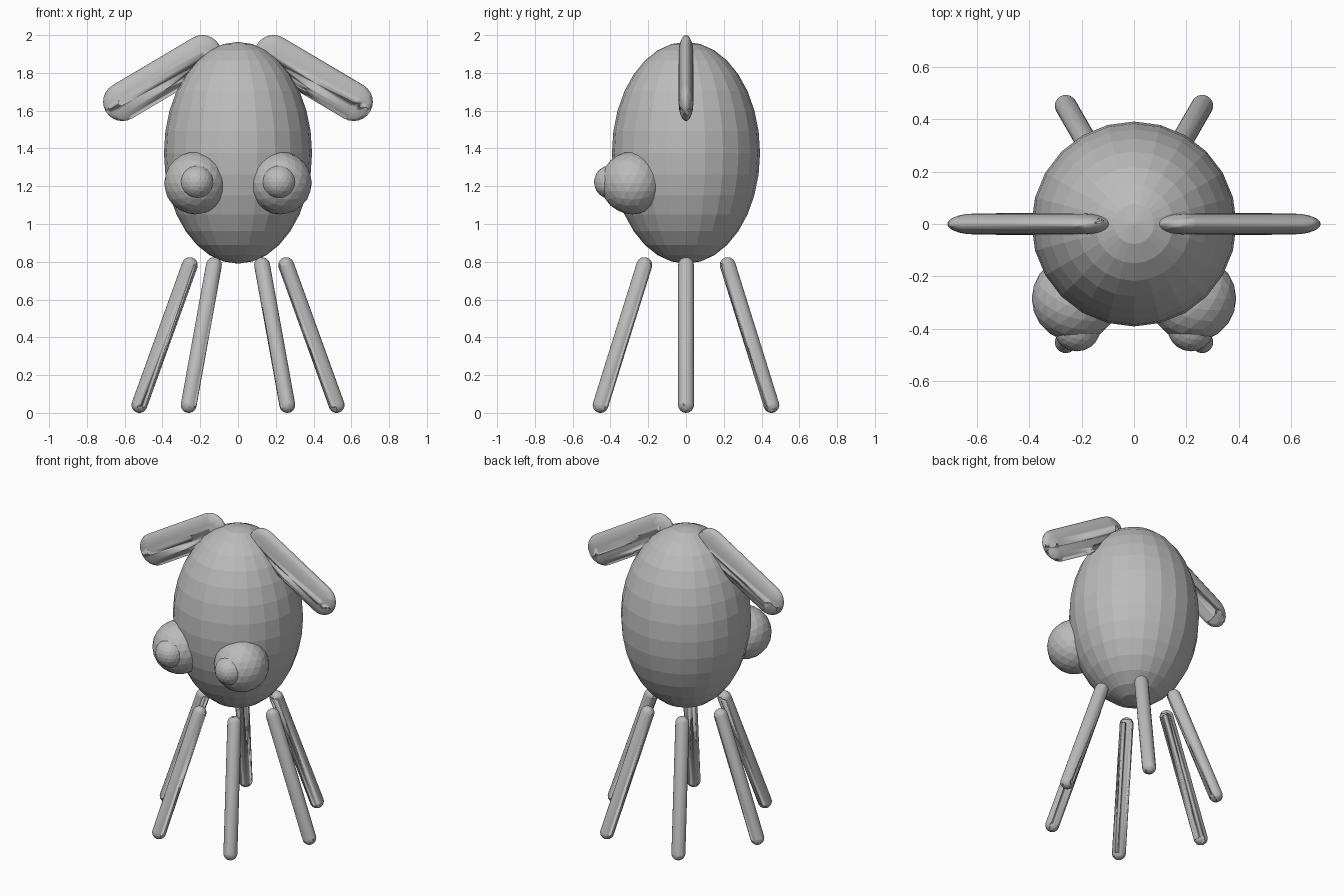
import bpy, bmesh, math
from mathutils import Vector, Matrix

if "Cube" in bpy.data.objects:
    bpy.data.objects.remove(bpy.data.objects["Cube"])

grey = bpy.data.materials.new("grey")
grey.diffuse_color = (0.5, 0.5, 0.5, 1)
grey.use_nodes = True
grey.node_tree.nodes["Principled BSDF"].inputs["Base Color"].default_value = grey.diffuse_color


def finish(name, bm, smooth=False):
    bmesh.ops.recalc_face_normals(bm, faces=bm.faces)
    for f in bm.faces:
        f.smooth = smooth
    me = bpy.data.meshes.new(name)
    bm.to_mesh(me)
    bm.free()
    me.materials.append(grey)
    ob = bpy.data.objects.new(name, me)
    bpy.context.collection.objects.link(ob)
    return ob


def ellipsoid(name, centre, radii, segs, rings):
    bm = bmesh.new()
    m = Matrix.Translation(centre) @ Matrix.Diagonal((*radii, 1))
    bmesh.ops.create_uvsphere(bm, u_segments=segs, v_segments=rings, radius=1, matrix=m)
    return finish(name, bm)


def ball(name, centre, radius, subdiv):
    bm = bmesh.new()
    bmesh.ops.create_icosphere(bm, subdivisions=subdiv, radius=radius,
                               matrix=Matrix.Translation(centre))
    return finish(name, bm)


def capsule(name, a, b, radius, flat_y=1.0):
    """Rounded bar from a to b, optionally flattened along y."""
    a, b = Vector(a), Vector(b)
    turn = (b - a).to_track_quat('Z', 'Y').to_matrix().to_4x4()
    bm = bmesh.new()
    for p in (a, b):
        bmesh.ops.create_uvsphere(bm, u_segments=20, v_segments=12, radius=radius,
                                  matrix=Matrix.Translation(p) @ turn)
    res = bmesh.ops.convex_hull(bm, input=bm.verts[:])
    inner = {g for g in res["geom_interior"] + res["geom_unused"]
             if isinstance(g, bmesh.types.BMVert)}
    bmesh.ops.delete(bm, geom=list(inner), context='VERTS')
    for v in bm.verts:
        v.co.y *= flat_y
    return finish(name, bm, smooth=True)


# Egg-shaped body
ellipsoid("body", (0, 0, 1.377), (0.392, 0.392, 0.587), 24, 16)

# Eyes, pupils and drooping flat ears
for side, s in (("left", -1), ("right", 1)):
    ball(side + "_eye", (s * 0.225, -0.285, 1.217), 0.166, 3)
    ball(side + "_pupil", (s * 0.218, -0.397, 1.222), 0.09, 3)
    capsule(side + "_ear", (s * 0.188, 0, 1.898), (s * 0.612, 0, 1.647), 0.102, 0.39)

# Six splayed legs in a ring
for i in range(6):
    t = math.radians(60 * i)
    c, n = math.cos(t), math.sin(t)
    capsule(f"leg_{i + 1}", (0.255 * c, 0.255 * n, 0.782), (0.522 * c, 0.522 * n, 0.042), 0.042)
